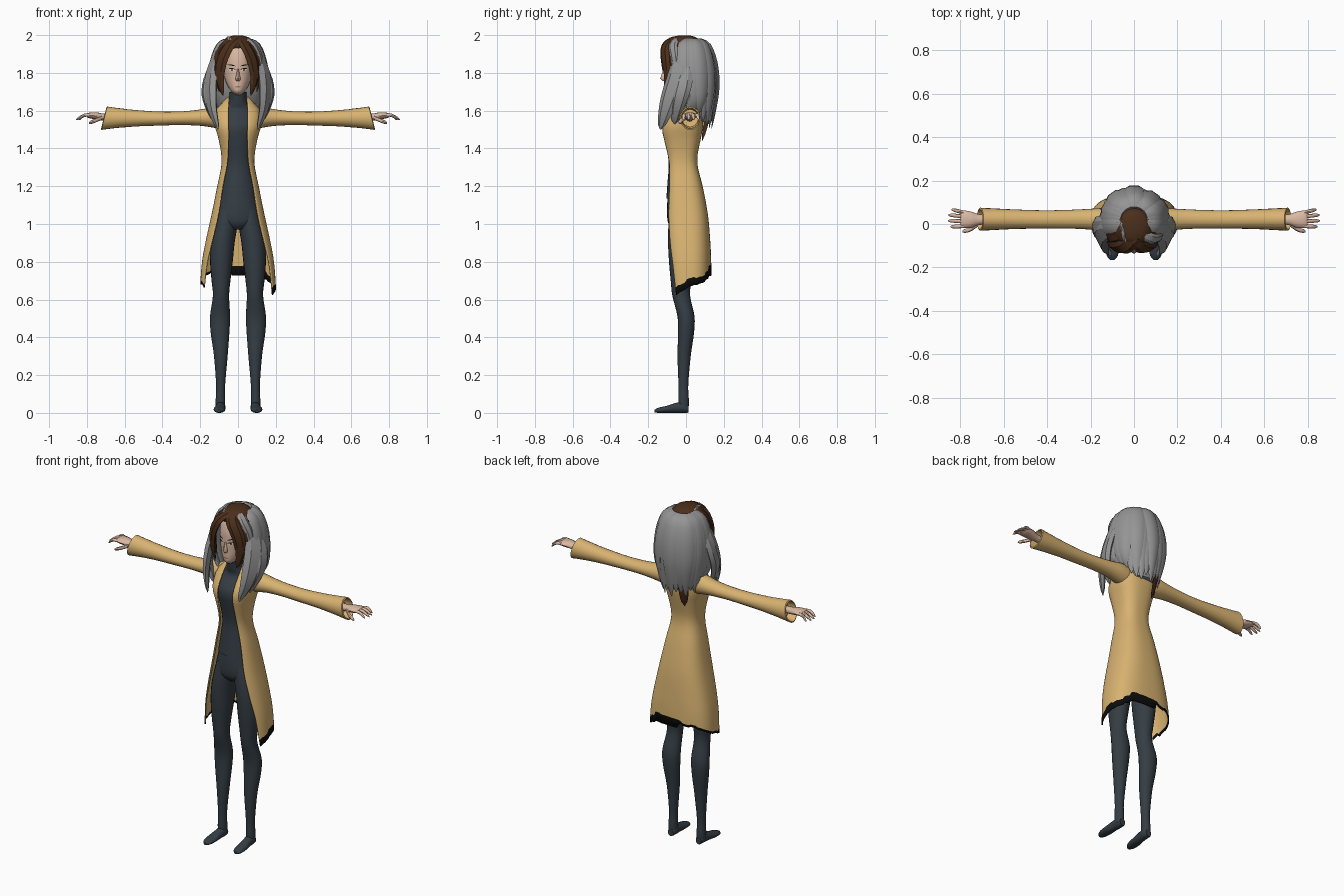
import bpy, bmesh, math, random
from mathutils import Vector as V

if "Cube" in bpy.data.objects:
    bpy.data.objects.remove(bpy.data.objects["Cube"])

random.seed(4)
COLORS = {
    "coat_tan": (0.69, 0.45, 0.165), "suit_slate": (0.035, 0.047, 0.058),
    "hair_grey": (0.30, 0.30, 0.30), "hair_brown": (0.070, 0.028, 0.011),
    "skin": (0.70, 0.48, 0.36), "trim_black": (0.004, 0.004, 0.004),
    "eye_white": (0.75, 0.75, 0.73), "lip_rose": (0.40, 0.20, 0.15),
}
MATS = {}
for key, rgb in COLORS.items():
    MATS[key] = bpy.data.materials.new(key)
    MATS[key].diffuse_color = (*rgb, 1)


def dense(rows, k=4):
    """Catmull-Rom interpolation of a list of number tuples."""
    out = []
    for i in range(len(rows) - 1):
        p = [rows[max(i - 1, 0)], rows[i], rows[i + 1], rows[min(i + 2, len(rows) - 1)]]
        for j in range(k):
            t = j / k
            out.append(tuple(0.5 * (2 * b + (c - a) * t + (2 * a - 5 * b + 4 * c - d) * t * t
                                    + (3 * b - a - 3 * c + d) * t ** 3) for a, b, c, d in zip(*p)))
    return out + [tuple(rows[-1])]


def at(rows, z):
    """Row values at height z, for rows sorted from top to bottom."""
    for a, b in zip(rows, rows[1:]):
        if z >= b[0]:
            t = min(1, max(0, (z - a[0]) / (b[0] - a[0])))
            return [p + (q - p) * t for p, q in zip(a, b)]
    return rows[-1]


def mesh(name, verts, faces, mats, rule=None, angle=45):
    me = bpy.data.meshes.new(name)
    bm = bmesh.new()
    vs = [bm.verts.new(v) for v in verts]
    for i, f in enumerate(faces):
        face = bm.faces.new([vs[j] for j in f])
        face.smooth = True
        face.material_index = rule(i) if rule else 0
    bmesh.ops.recalc_face_normals(bm, faces=bm.faces)
    bm.to_mesh(me)
    bm.free()
    me.set_sharp_from_angle(angle=math.radians(angle))
    for m in mats:
        me.materials.append(MATS[m])
    ob = bpy.data.objects.new(name, me)
    bpy.context.collection.objects.link(ob)
    return ob


def loft(name, rings, mat, angle=45):
    n = len(rings[0])
    faces = [(r * n + i, r * n + (i + 1) % n, (r + 1) * n + (i + 1) % n, (r + 1) * n + i)
             for r in range(len(rings) - 1) for i in range(n)]
    faces += [tuple(range(n)), tuple(range((len(rings) - 1) * n, len(rings) * n))]
    return mesh(name, [v for r in rings for v in r], faces, [mat], angle=angle)


def ring(c, u, v, n=20):
    c, u, v = V(c), V(u), V(v)
    return [c + u * math.cos(2 * math.pi * i / n) + v * math.sin(2 * math.pi * i / n) for i in range(n)]


def column(name, rows, mat, k=4, n=20):
    """Upright body; rows are (z, centre x, centre y, radius x, radius y)."""
    return loft(name, [ring((x, y, z), (a, 0, 0), (0, b, 0), n) for z, x, y, a, b in dense(rows, k)], mat)


def lock(name, path, width, mat, thick=0.3, n=6, k=3):
    """Tapered strand lying flat against the head."""
    mid = path[len(path) // 2]
    u = V((-mid[1], mid[0], 0)).normalized()
    pts = [V(p) for p in dense(path, k)]
    rings = []
    for i, p in enumerate(pts):
        t = i / (len(pts) - 1)
        d = (pts[min(i + 1, len(pts) - 1)] - pts[max(i - 1, 0)]).normalized()
        w = width * max(0.06, math.sin(math.pi * (0.12 + 0.88 * t ** 0.9)) ** 0.6 if t < 1 else 0)
        rings.append(ring(p, u * w, d.cross(u).normalized() * w * thick, n))
    return loft(name, rings, mat, 32)


# Bodysuit: neck, chest and hips
column("bodysuit_top", [(1.70, 0, -.035, .044, .045), (1.64, 0, -.02, .05, .05), (1.60, 0, 0, .085, .066),
       (1.54, 0, -.014, .105, .096), (1.50, 0, -.02, .106, .10), (1.45, 0, -.022, .092, .092),
       (1.33, 0, -.02, .074, .072), (1.22, 0, -.015, .089, .083), (1.135, 0, -.012, .103, .092)], "suit_slate", n=28)
column("trouser_hips", [(1.16, 0, -.012, .094, .084), (1.10, 0, -.01, .109, .09), (1.04, 0, -.008, .124, .092),
       (1.0, 0, -.006, .11, .086), (.97, 0, -.006, .05, .06)], "suit_slate", n=28)

COAT = dense([  # z, half width, front y, back y, half opening
    (1.67, .055, -.03, .06, .046), (1.63, .09, -.055, .075, .05), (1.60, .115, -.08, .085, .05),
    (1.54, .12, -.118, .088, .05), (1.50, .115, -.128, .085, .05), (1.45, .10, -.12, .075, .05),
    (1.33, .083, -.098, .056, .055), (1.20, .107, -.105, .085, .08), (1.05, .137, -.114, .113, .103),
    (.90, .17, -.115, .126, .138), (.78, .19, -.11, .131, .165), (.62, .20, -.10, .131, .182)], 3)


# Long open coat with a ragged dark hem
def build_coat():
    cols, rows, power = 48, 34, 0.75
    verts = []
    hems = []
    for i in range(cols + 1):
        f = i / cols
        e = abs(2 * f - 1)
        right = f < 0.54
        if i % 3 == 0:
            jag = random.uniform(-.012, .012)
        hem = (.72 - .09 * e * e if right else .755 - .10 * e * e) + jag
        hems.append((hem, .045 + jag if right else .014))
    for r in range(rows + 1):
        for i in range(cols + 1):
            hem, trim = hems[i]
            z = hem if r == rows else 1.67 + (hem + trim - 1.67) * r / (rows - 1)
            _, rx, yf, yb, xo = at(COAT, z)
            a0 = math.asin(min(1, xo / rx) ** (1 / power))
            a = a0 + (2 * math.pi - 2 * a0) * i / cols
            s, c = math.sin(a), math.cos(a)
            x = math.copysign(abs(s) ** power, s) * rx
            y = (yf + yb) / 2 - math.copysign(abs(c) ** power, c) * (yb - yf) / 2
            verts.append((x, y, z))
    w = cols + 1
    faces = [(r * w + i, r * w + i + 1, (r + 1) * w + i + 1, (r + 1) * w + i)
             for r in range(rows) for i in range(cols)]
    ob = mesh("coat_body", verts, faces, ["coat_tan", "trim_black"], lambda k: int(k >= (rows - 1) * cols), 60)
    m = ob.modifiers.new("cloth", "SOLIDIFY")
    m.thickness, m.offset = .006, 0


build_coat()

# Paired limbs
for s, side in ((1, "right"), (-1, "left")):
    column(side + "_leg", [(1.08, s * .055, -.004, .053, .082), (1.0, s * .066, -.008, .064, .085),
           (.90, s * .082, -.015, .064, .08), (.80, s * .088, -.022, .06, .068), (.70, s * .09, -.026, .05, .055),
           (.62, s * .09, -.025, .043, .047), (.51, s * .095, 0, .053, .045), (.42, s * .095, 0, .049, .042),
           (.30, s * .091, -.01, .036, .035), (.15, s * .092, -.014, .024, .026), (.07, s * .093, -.013, .025, .028),
           (.02, s * .093, -.012, .025, .026)], "suit_slate")
    foot = dense([(.014, .092, .022, .018, .021), (-.01, .092, .03, .026, .03), (-.05, .094, .027, .026, .027),
                  (-.10, .098, .019, .031, .019), (-.145, .10, .014, .026, .014), (-.166, .10, .010, .010, .007)], 3)
    loft(side + "_foot", [ring((s * x, y, z), (a, 0, 0), (0, 0, b), 16) for y, x, z, a, b in foot], "suit_slate")
    # Sleeve with slanted cuff turned inward
    sleeve = dense([(.07, .015, 1.56, .055, .06), (.13, .018, 1.565, .056, .055), (.20, .022, 1.563, .048, .043),
                    (.30, .022, 1.56, .043, .036), (.42, .021, 1.558, .042, .037), (.55, .022, 1.56, .045, .044),
                    (.65, .022, 1.56, .05, .054), (.708, .022, 1.56, .053, .062)], 3)
    sleeve += [(.711, .022, 1.56, .047, .055), (.66, .022, 1.56, .042, .046)]
    loft(side + "_sleeve", [[p + V((s * -.25 * (p.z - c) * (x > .6), 0, 0))
                             for p in ring((s * x, y, c), (0, a, 0), (0, 0, b))]
                            for x, y, c, a, b in sleeve], "coat_tan", 60)
    # Hand: palm, four fingers, thumb
    palm = dense([(.64, .02, 1.562, .022, .02), (.71, .02, 1.565, .024, .019), (.75, .02, 1.572, .037, .019),
                  (.79, .022, 1.575, .041, .014), (.80, .022, 1.574, .034, .008)], 3)
    loft(side + "_palm", [ring((s * x, y, z), (0, a, 0), (0, 0, b), 12) for x, y, z, a, b in palm], "skin")
    digits = [("finger", [(.785, y, 1.576), (.815, y * 1.15, 1.575), (tip, y * 1.25, 1.553)], .009)
              for y, tip in ((.053, .84), (.033, .855), (.012, .857), (-.010, .845))]
    digits.append(("thumb", [(.72, -.002, 1.562), (.755, -.025, 1.548), (.79, -.034, 1.534)], .011))
    for kind, path, r in digits:
        pts = dense(path, 3)
        loft(side + "_" + kind, [ring((s * x, y, z), (0, r * q, 0), (0, 0, r * q), 8)
                                 for (x, y, z), q in zip(pts, (1, 1, 1, 1, .95, .8, .35))], "skin")

# Head
HEAD = [(1.97, 0, -.01, .03, .04), (1.94, 0, -.015, .065, .08), (1.88, 0, -.02, .08, .095), (1.82, 0, -.022, .079, .096),
        (1.77, 0, -.03, .070, .087), (1.73, 0, -.042, .054, .075), (1.70, 0, -.055, .034, .058), (1.683, 0, -.06, .014, .03)]
column("head", HEAD, "skin", n=28)
FACE = dense(HEAD)


def plate(name, pts, mat, lift):
    """Thin painted shape laid on the face, cut into strips so it follows the curve."""
    verts = []
    for x, z in pts:
        _, _, cy, rx, ry = at(FACE, z)
        verts.append((x, cy - ry * math.sqrt(max(0, 1 - (x / rx) ** 2)) - lift, z))
    h = len(pts) // 2
    mesh(name, verts, [(i, i + 1, h + i + 1, h + i) for i in range(h - 1)], [mat])


def strip(cx, cz, w, up, down, tilt=0):
    ts = [i / 4 - 1 for i in range(9)]
    arch = lambda t: 1 - t * t
    return [(cx + w * t, cz + tilt * t + up * arch(t) + .0006) for t in ts] + \
           [(cx + w * t, cz + tilt * t - down * arch(t) - .0006) for t in ts]


for s, side in ((1, "right"), (-1, "left")):
    plate(side + "_eye", strip(s * .032, 1.815, .016, .006, .005, s * .002), "eye_white", .002)
    plate(side + "_iris", strip(s * .032, 1.8155, .005, .006, .005), "hair_brown", .003)
    plate(side + "_lash", strip(s * .032, 1.821, .018, .004, .0, s * .002), "trim_black", .004)
    plate(side + "_eyebrow", strip(s * .034, 1.839, .021, .005, .0, s * .004), "trim_black", .003)
plate("mouth", strip(0, 1.727, .017, .003, .005), "lip_rose", .002)
loft("nose", [ring((0, y, z), (w, 0, 0), (0, d, 0), 8) for z, y, w, d in
     ((1.82, -.112, .006, .008), (1.79, -.116, .009, .014), (1.77, -.119, .014, .018), (1.757, -.11, .011, .012))], "skin")

# Hair: inner volume and brown crown
column("hair_inner", [(1.965, 0, .03, .05, .05), (1.93, 0, .04, .10, .085), (1.82, 0, .05, .135, .095),
       (1.70, 0, .06, .135, .085), (1.60, 0, .075, .10, .055), (1.54, 0, .085, .06, .03)], "hair_grey", n=16)
column("hair_crown", [(1.998, 0, -.01, .025, .03), (1.985, 0, -.012, .062, .07), (1.95, 0, -.012, .094, .095),
       (1.915, 0, 0, .105, .09), (1.86, 0, .02, .10, .07)], "hair_brown", n=16)

# Overlapping grey locks around the sides and back
N = 17
for i in range(N):
    a = math.radians(78 + 204 * i / (N - 1))
    dx, dy = math.sin(a), -math.cos(a)
    grow = random.uniform(.93, 1.05)
    back = max(0, dy)
    tip = 1.60 - .10 * back + random.uniform(-.04, .04)
    path = [(dx * r * .98, .02 + dy * r * .92, z) for r, z in
            ((.06, 1.975), (.105 * grow, 1.945), (.138 * grow, 1.86), (.152 * grow, 1.76),
             (.148 * grow, 1.66), (.115 + .01 * back, tip))]
    lock("hair_lock", path, .046, "hair_grey", .36)
lock("hair_back_tip", [(-.05, .11, 1.68), (-.06, .11, 1.56), (-.05, .085, 1.44)], .03, "hair_brown")

# Long locks over the shoulders
for s in (1, -1):
    lock("shoulder_lock", [(s * .11, -.03, 1.90), (s * .14, -.045, 1.79), (s * .145, -.075, 1.69),
         (s * .135, -.105, 1.60), (s * .105, -.135, 1.50)], .062, "hair_grey", .4)
    lock("shoulder_lock_outer", [(s * .13, .0, 1.86), (s * .165, -.01, 1.76), (s * .172, -.03, 1.68),
         (s * .15, -.05, 1.60), (s * .12, -.06, 1.53)], .048, "hair_grey", .4)

# Brown fringe parted over the face, with grey streaks
lock("fringe_left", [(.01, -.06, 1.985), (-.045, -.105, 1.945), (-.085, -.108, 1.87), (-.098, -.10, 1.78),
     (-.08, -.10, 1.68)], .042, "hair_brown", .4)
lock("fringe_right", [(.0, -.06, 1.985), (.04, -.108, 1.94), (.075, -.108, 1.87), (.088, -.10, 1.78),
     (.068, -.105, 1.68)], .038, "hair_brown", .4)
for s in (1, -1):
    lock("temple_lock", [(s * .05, -.05, 1.965), (s * .10, -.06, 1.91), (s * .115, -.06, 1.82),
         (s * .10, -.06, 1.70)], .035, "hair_brown", .4)
lock("streak_top", [(-.045, -.075, 1.973), (-.05, -.03, 1.987), (-.05, .025, 1.975)], .024, "hair_grey", .3)
lock("streak_side", [(.045, -.05, 1.98), (.09, -.07, 1.945), (.122, -.06, 1.87), (.125, -.06, 1.76)], .026, "hair_grey", .4)

for m in bpy.data.materials:
    if m.users and not m.is_grease_pencil:
        m.use_nodes = True
        m.node_tree.nodes["Principled BSDF"].inputs["Base Color"].default_value = m.diffuse_color
